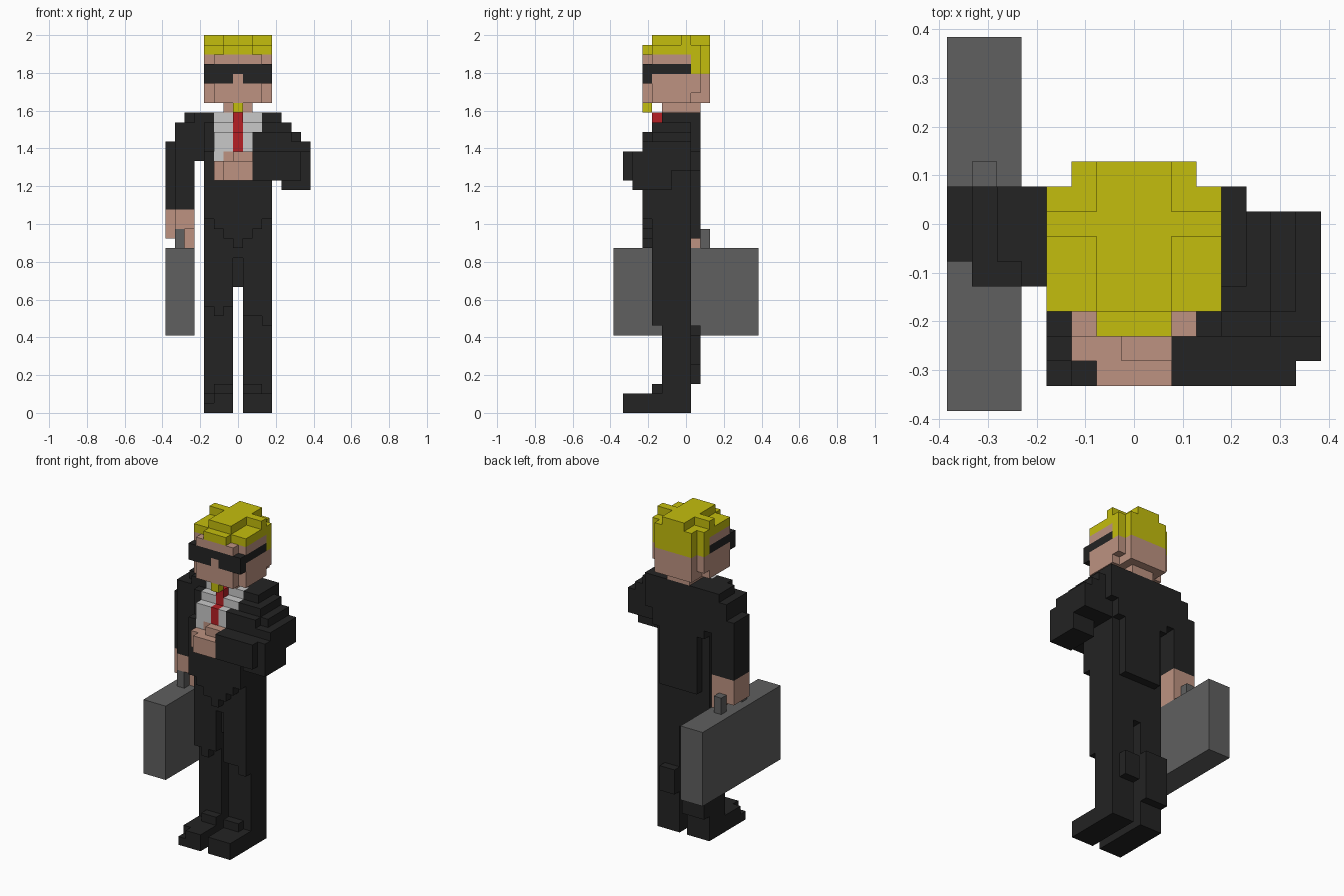
import bpy
import bmesh
from mathutils import Vector

old = bpy.data.objects.get("Cube")
if old:
    bpy.data.objects.remove(old, do_unlink=True)

UNIT = 2 / 39          # edge of one block
HALF = 7.5             # half of the 15 block footprint
cells = {}             # block position -> part name
part_material = {}


def make_material(name, rgb):
    mat = bpy.data.materials.new(name)
    mat.use_nodes = True
    mat.diffuse_color = (*rgb, 1)
    shader = mat.node_tree.nodes["Principled BSDF"]
    shader.inputs["Base Color"].default_value = (*rgb, 1)
    shader.inputs["Roughness"].default_value = 0.9
    return mat


black = make_material("suit black", (0.017, 0.017, 0.017))
skin = make_material("skin", (0.51, 0.29, 0.22))
blond = make_material("blond hair", (0.55, 0.51, 0.004))
white = make_material("shirt white", (0.58, 0.58, 0.58))
red = make_material("tie red", (0.47, 0.014, 0.018))
grey = make_material("case grey", (0.115, 0.115, 0.115))


def fill(part, mat, x, y, z):
    """Fill a block range; later parts replace earlier ones."""
    part_material[part] = mat
    for i in range(*x):
        for j in range(*y):
            for k in range(*z):
                cells[i, j, k] = part


def carve(x, y, z):
    for i in range(*x):
        for j in range(*y):
            for k in range(*z):
                cells.pop((i, j, k), None)


def fill_pair(part, mat, x, y, z):
    """Fill a range and its mirror image across the middle."""
    fill("right_" + part, mat, x, y, z)
    fill("left_" + part, mat, (15 - x[1], 15 - x[0]), y, z)


# Legs and shoes
fill_pair("leg", black, (4, 7), (5, 8), (2, 18))
fill_pair("leg", black, (4, 7), (4, 5), (11, 18))
fill("left_leg", black, (8, 11), (4, 5), (10, 11))
fill("left_leg", black, (10, 11), (4, 5), (9, 10))
fill("right_leg", black, (5, 6), (4, 5), (10, 11))
fill("right_leg", black, (4, 7), (8, 9), (3, 9))
fill("left_leg", black, (8, 10), (8, 9), (5, 8))
fill_pair("shoe", black, (4, 7), (1, 8), (0, 2))
fill_pair("shoe", black, (5, 7), (4, 5), (2, 3))
carve((4, 5), (1, 2), (1, 2))
fill("crotch", black, (7, 8), (5, 8), (13, 18))
fill("crotch", black, (7, 8), (4, 5), (16, 18))

# Jacket: body, back panel and pointed front
fill("jacket", black, (4, 11), (4, 8), (17, 30))
fill("jacket", black, (4, 11), (5, 9), (25, 31))
fill("jacket", black, (5, 10), (8, 9), (18, 25))
fill("jacket", black, (5, 10), (3, 4), (19, 29))
fill("jacket", black, (4, 5), (3, 4), (20, 27))
fill("jacket", black, (10, 11), (3, 4), (20, 27))
fill("jacket", black, (6, 9), (3, 4), (18, 19))
fill("jacket", black, (7, 8), (3, 4), (17, 18))

# Shirt front steps back toward the collar, with the tie down the middle
for y, z in ((3, (25, 29)), (4, (29, 30)), (5, (30, 31))):
    fill("shirt", white, (5, 10), (y, y + 1), z)
    fill("tie", red, (7, 8), (y, y + 1), z)
fill("tie", red, (7, 8), (4, 5), (30, 31))

# Hanging right arm
fill("right_sleeve", black, (2, 4), (5, 9), (28, 31))
fill("right_sleeve", black, (1, 3), (5, 9), (25, 30))
fill("right_sleeve", black, (3, 4), (5, 9), (26, 30))
fill("right_sleeve", black, (0, 3), (6, 9), (21, 28))
fill("right_sleeve", black, (1, 3), (5, 6), (21, 26))
carve((2, 3), (5, 6), (30, 31))
fill("right_hand", skin, (0, 3), (6, 9), (18, 21))
fill("right_hand", skin, (1, 3), (5, 6), (19, 21))
fill("right_hand", skin, (2, 3), (6, 9), (17, 18))

# Bent left arm: shoulder, upper arm, elbow, forearm
fill("left_sleeve", black, (11, 12), (5, 9), (27, 31))
fill("left_sleeve", black, (11, 13), (4, 8), (25, 30))
fill("left_sleeve", black, (11, 14), (4, 8), (25, 29))
fill("left_sleeve", black, (12, 15), (3, 8), (25, 28))
fill("left_sleeve", black, (12, 15), (2, 6), (23, 27))
fill("left_sleeve", black, (9, 14), (1, 4), (24, 27))
fill("left_sleeve", black, (8, 13), (3, 4), (26, 29))
carve((8, 9), (3, 4), (27, 29))
fill("shirt", white, (8, 9), (3, 4), (27, 29))

# Left hand resting on the chest
fill("left_hand", skin, (5, 9), (2, 4), (24, 26))
fill("left_hand", skin, (6, 9), (1, 2), (24, 26))
fill("left_hand", skin, (7, 9), (2, 3), (26, 27))
fill("left_hand", skin, (6, 9), (3, 4), (26, 27))

# Briefcase
fill("briefcase", grey, (0, 3), (0, 15), (8, 17))
fill("case_handle", grey, (1, 2), (5, 10), (18, 19))
for y in (5, 9):
    fill("case_handle", grey, (1, 2), (y, y + 1), (17, 18))

# Neck and head, with the vertical corners cut
fill("neck", skin, (6, 9), (5, 9), (31, 32))
fill("head", skin, (4, 11), (4, 9), (32, 37))
fill("head", skin, (5, 10), (3, 10), (32, 37))
for x in (4, 10):
    carve((x, x + 1), (8, 9), (32, 33))

# Hair: back, cap, crown cross, fringe and goatee
fill("hair", blond, (4, 11), (8, 9), (35, 37))
fill("hair", blond, (5, 10), (8, 10), (35, 38))
fill("hair", blond, (4, 11), (4, 9), (37, 38))
fill("hair", blond, (6, 9), (4, 10), (38, 39))
fill("hair", blond, (4, 11), (7, 8), (38, 39))
fill("hair", blond, (6, 9), (3, 4), (37, 38))
fill("goatee", blond, (7, 8), (3, 4), (31, 32))

# Sunglasses with a nose notch and side arms
fill("sunglasses", black, (4, 11), (3, 4), (34, 36))
for x in (4, 10):
    fill("sunglasses", black, (x, x + 1), (4, 8), (35, 36))
fill("head", skin, (7, 8), (3, 4), (34, 35))


# Turn the visible sides of each part into clean flat faces
def build(part):
    bm = bmesh.new()
    corners = {}

    def corner(p):
        key = tuple(round(v) for v in p)
        if key not in corners:
            x, y, z = key
            corners[key] = bm.verts.new(((x - HALF) * UNIT, (y - HALF) * UNIT, z * UNIT))
        return corners[key]

    for cell, owner in cells.items():
        if owner != part:
            continue
        for axis in range(3):
            for side in (0, 1):
                n = Vector((0, 0, 0))
                n[axis] = 2 * side - 1
                if tuple(round(a + b) for a, b in zip(cell, n)) in cells:
                    continue
                u, v = Vector((0, 0, 0)), Vector((0, 0, 0))
                u[(axis + 1) % 3] = 1
                v[(axis + 2) % 3] = 1
                o = Vector(cell)
                o[axis] += side
                ring = [o, o + u, o + u + v, o + v]
                if not side:
                    ring.reverse()
                bm.faces.new([corner(p) for p in ring])
    bmesh.ops.dissolve_limit(bm, angle_limit=0.01, verts=bm.verts[:], edges=bm.edges[:])
    mesh = bpy.data.meshes.new(part)
    bm.to_mesh(mesh)
    bm.free()
    mesh.materials.append(part_material[part])
    bpy.context.scene.collection.objects.link(bpy.data.objects.new(part, mesh))


for name in part_material:
    build(name)
